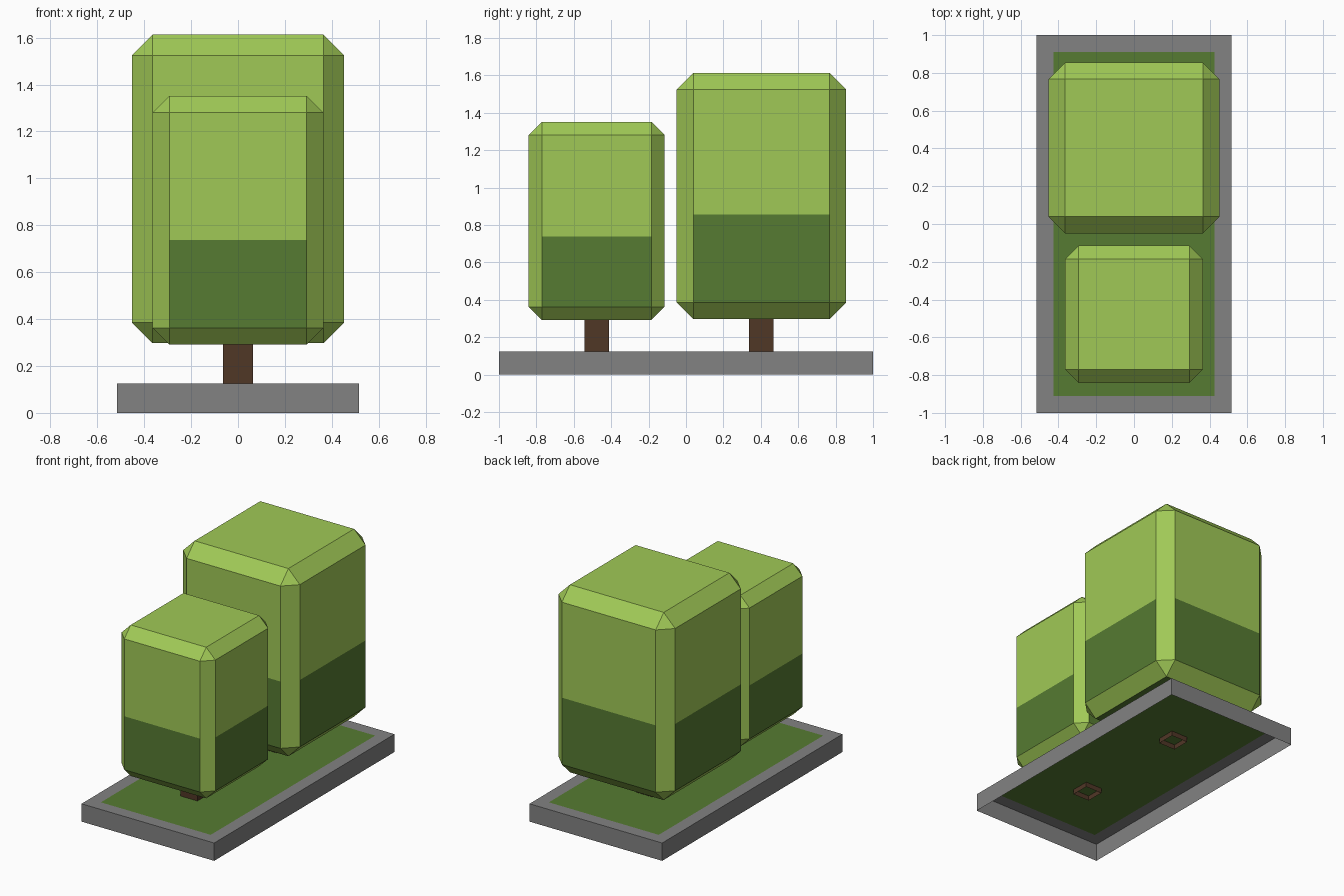
import bpy
import bmesh
from mathutils import Matrix, Vector

default_cube = bpy.data.objects.get("Cube")
if default_cube:
    bpy.data.objects.remove(default_cube, do_unlink=True)


def material(name, hex_code):
    """Flat material from an sRGB hex code, stored as linear values."""
    srgb = [int(hex_code[i:i + 2], 16) / 255 for i in (0, 2, 4)]
    colour = [((c + 0.055) / 1.055) ** 2.4 for c in srgb] + [1]
    mat = bpy.data.materials.new(name)
    mat.use_nodes = True
    mat.diffuse_color = colour
    bsdf = mat.node_tree.nodes["Principled BSDF"]
    bsdf.inputs["Base Color"].default_value = colour
    bsdf.inputs["Roughness"].default_value = 0.9
    return mat


leaf_green = material("leaf green", "a0c956")
dark_green = material("dark green", "567b32")
stone_grey = material("stone grey", "828282")
bark_brown = material("bark brown", "503726")


def box(low, high):
    """Axis-aligned box between two corners, as a bmesh."""
    low, high = Vector(low), Vector(high)
    bm = bmesh.new()
    place = Matrix.Translation((low + high) / 2) @ Matrix.Diagonal((*(high - low), 1))
    bmesh.ops.create_cube(bm, size=1, matrix=place)
    bm.normal_update()
    return bm


def open_ends(bm, top=False):
    """Remove the bottom face, and the top face if asked."""
    ends = [f for f in bm.faces if f.normal.z < -0.9 or (top and f.normal.z > 0.9)]
    bmesh.ops.delete(bm, geom=ends, context="FACES")


def finish(name, bm, materials):
    mesh = bpy.data.meshes.new(name)
    bm.to_mesh(mesh)
    bm.free()
    for mat in materials:
        mesh.materials.append(mat)
    bpy.context.collection.objects.link(bpy.data.objects.new(name, mesh))


# Stone planter slab, open underneath, with an inset patch of grass
bm = box((-0.515, -1, 0), (0.515, 1, 0.125))
open_ends(bm)
grass = [f for f in bm.faces if f.normal.z > 0.9]
bmesh.ops.inset_region(bm, faces=grass, thickness=0.125)
grass[0].material_index = 1
finish("planter_slab", bm, [stone_grey, dark_green])


def tree(name, y, trunk_y, half, bottom, top, chamfer, shade_height):
    # Hollow square trunk reaching slightly below the grass
    trunk = box((-0.065, trunk_y - 0.065, 0.09), (0.065, trunk_y + 0.065, bottom + 0.01))
    open_ends(trunk, top=True)
    finish(name + "_trunk", trunk, [bark_brown])

    # Chamfered block of leaves
    bm = box((-half, y - half, bottom), (half, y + half, top))
    bmesh.ops.bevel(bm, geom=bm.edges[:], offset=chamfer, segments=1,
                    profile=0.5, affect="EDGES")
    bm.normal_update()

    # Dark lower band on the four flat sides and the underside
    sides = [f for f in bm.faces if max(abs(f.normal.x), abs(f.normal.y)) > 0.99]
    cut = set(sides) | {e for f in sides for e in f.edges} | {v for f in sides for v in f.verts}
    bmesh.ops.bisect_plane(bm, geom=list(cut), plane_co=(0, 0, shade_height),
                           plane_no=(0, 0, 1))
    bm.normal_update()
    for f in bm.faces:
        flat_side = max(abs(f.normal.x), abs(f.normal.y)) > 0.99
        low = f.calc_center_median().z < shade_height
        f.material_index = int((flat_side and low) or f.normal.z < -0.99)
    finish(name + "_leaves", bm, [leaf_green, dark_green])


tree("small_tree", -0.478, -0.478, 0.364, 0.292, 1.352, 0.071, 0.738)
tree("large_tree", 0.403, 0.403, 0.453, 0.297, 1.614, 0.089, 0.855)
